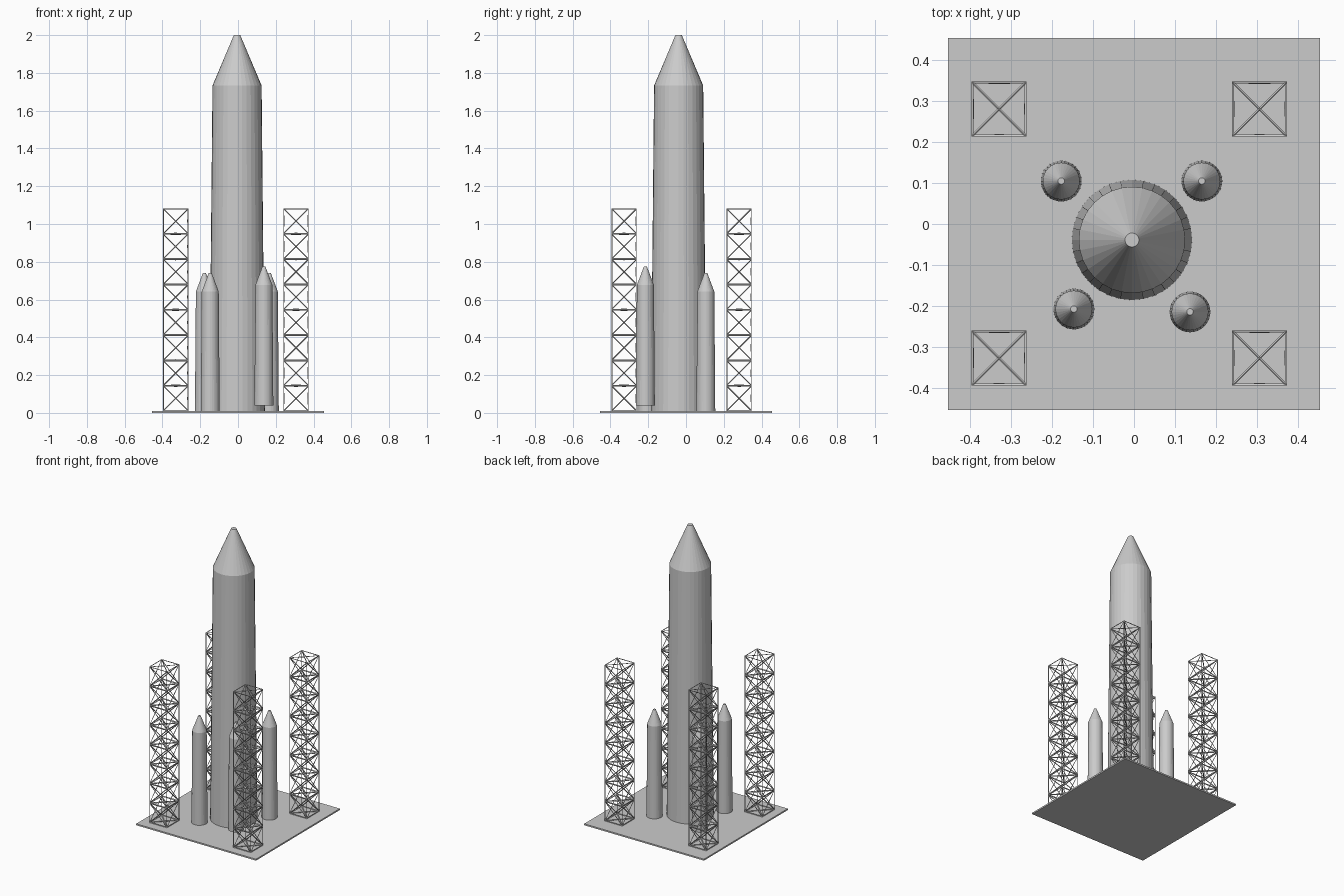
import bpy, bmesh
from math import sin, cos, tau
from mathutils import Matrix, Vector

if "Cube" in bpy.data.objects:
    bpy.data.objects.remove(bpy.data.objects["Cube"])


def make_object(name, bm):
    bmesh.ops.recalc_face_normals(bm, faces=bm.faces)
    mesh = bpy.data.meshes.new(name)
    bm.to_mesh(mesh)
    bm.free()
    ob = bpy.data.objects.new(name, mesh)
    bpy.context.collection.objects.link(ob)
    return ob


def add_box(bm, size, centre):
    matrix = Matrix.Translation(centre) @ Matrix.Diagonal((*size, 1))
    verts = bmesh.ops.create_cube(bm, size=1, matrix=matrix)["verts"]
    return list({f for v in verts for f in v.link_faces})


def turned(name, profile, location, sides=32):
    """Closed round body from (radius, height) rings."""
    bm = bmesh.new()
    rings = [[bm.verts.new((r * cos(tau * i / sides), r * sin(tau * i / sides), z))
              for i in range(sides)] for r, z in profile]
    for low, high in zip(rings, rings[1:]):
        for i in range(sides):
            j = (i + 1) % sides
            bm.faces.new((low[i], low[j], high[j], high[i]))
    bm.faces.new(rings[0][::-1])
    bm.faces.new(rings[-1])
    ob = make_object(name, bm)
    ob.location = location
    return ob


def lattice_tower(name, x, y, cell=0.134, bays=8, base=0.01):
    """Stacked cubes with crossed faces, thinned to bars."""
    bm = bmesh.new()
    for i in range(bays):
        faces = add_box(bm, (cell,) * 3, Vector((0, 0, cell * (i + 0.5))))
        bmesh.ops.poke(bm, faces=faces)
    ob = make_object(name, bm)
    ob.location = (x, y, base)
    wire = ob.modifiers.new("bars", "WIREFRAME")
    wire.thickness = 0.006
    wire.offset = -1
    wire.use_even_offset = True
    return ob


# Launch pad
bm = bmesh.new()
add_box(bm, (0.91, 0.91, 0.01), Vector((0, 0, 0.005)))
make_object("launch_pad", bm)

# Main rocket: tapered body and blunt nose cone
turned("rocket_body", [(0.147, 0.005), (0.13, 1.733), (0.017, 2.0)],
       (-0.005, -0.039, 0))

# Four side boosters, one sitting slightly higher
for name, x, y, z in [("back_left", -0.178, 0.105, 0.005),
                      ("back_right", 0.166, 0.105, 0.005),
                      ("front_left", -0.147, -0.208, 0.005),
                      ("front_right", 0.137, -0.215, 0.04)]:
    turned(name + "_booster", [(0.05, 0), (0.045, 0.637), (0.008, 0.735)], (x, y, z))

# Lattice towers at the corners of the pad
for side, x in (("left", -0.33), ("right", 0.307)):
    for end, y in (("front", -0.328), ("back", 0.281)):
        lattice_tower(f"{end}_{side}_tower", x, y)
